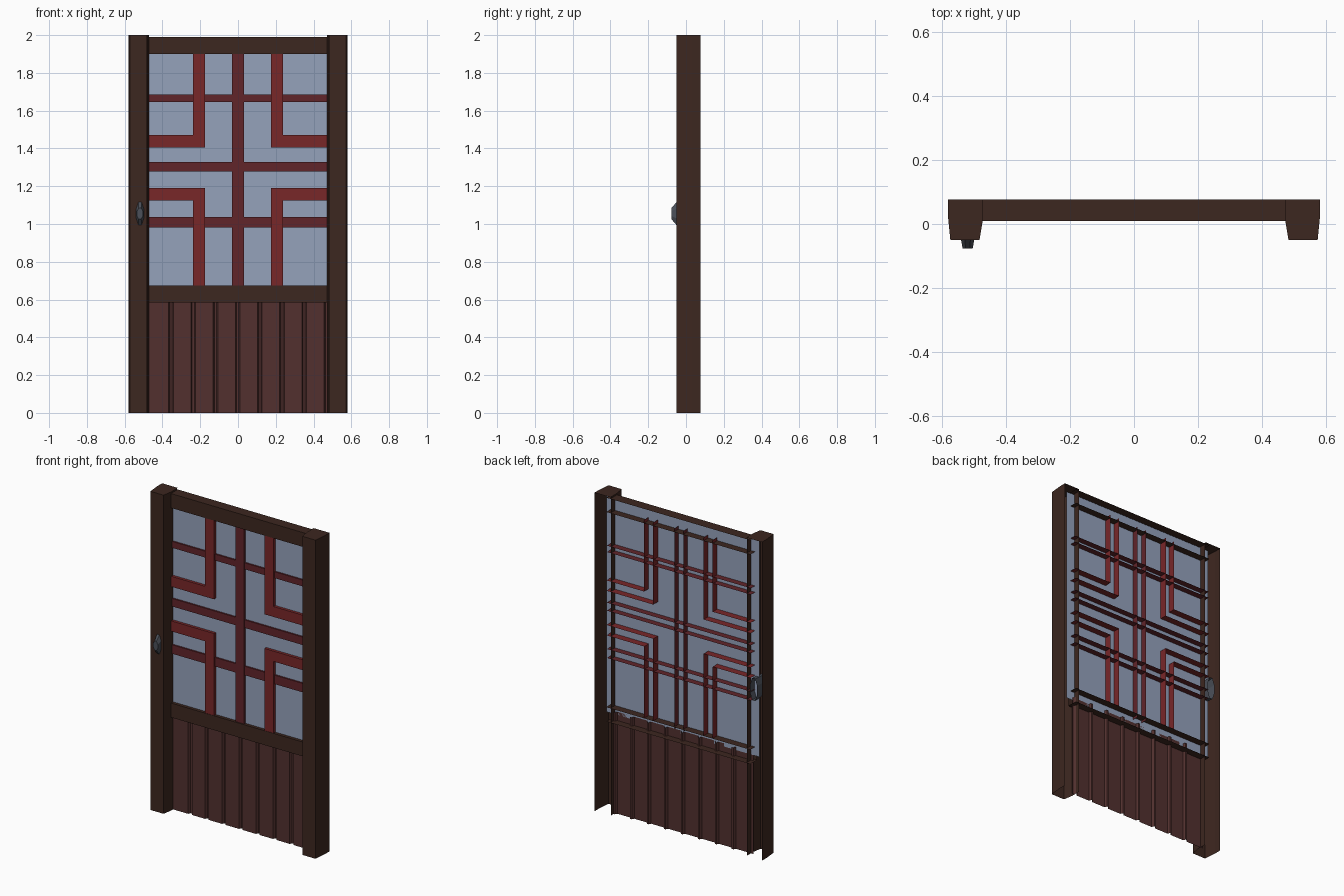
import bpy, bmesh, math

if "Cube" in bpy.data.objects:
    bpy.data.objects.remove(bpy.data.objects["Cube"])


def material(name, r, g, b, a=1.0):
    m = bpy.data.materials.new(name)
    m.diffuse_color = (r, g, b, a)
    m.use_nodes = True
    m.node_tree.nodes["Principled BSDF"].inputs["Base Color"].default_value = m.diffuse_color
    return m


DARK = material("dark_wood", 0.046, 0.020, 0.014)
BOARD = material("board_wood", 0.085, 0.030, 0.028)
RED = material("red_lacquer", 0.19, 0.020, 0.022)
DEEP = material("deep_red", 0.12, 0.018, 0.023)
GLASS = material("glass", 0.30, 0.36, 0.50, 0.6)
METAL = material("metal", 0.07, 0.08, 0.10)


def build(name, verts, faces, mat, mirror=False):
    me = bpy.data.meshes.new(name)
    me.from_pydata(verts, [], faces)
    bm = bmesh.new()
    bm.from_mesh(me)
    bmesh.ops.recalc_face_normals(bm, faces=bm.faces)
    bm.faces.ensure_lookup_table()
    # the first face is always the one that looks forward
    if bm.faces[0].normal.y > 0:
        bmesh.ops.reverse_faces(bm, faces=bm.faces)
    bm.to_mesh(me)
    bm.free()
    me.materials.append(mat)
    ob = bpy.data.objects.new(name, me)
    bpy.context.collection.objects.link(ob)
    if mirror:
        ob.modifiers.new("mirror", 'MIRROR').use_axis[0] = True
    return ob


def shell(name, outline, y0, y1, mat, skip=(), mirror=False):
    """Open-backed moulding: flat front outline (x, z) with walls going back."""
    n = len(outline)
    verts = [(x, y, z) for y in (y0, y1) for x, z in outline]
    faces = [tuple(range(n))]
    for i in range(n):
        if i not in skip:
            j = (i + 1) % n
            faces.append((i, j, j + n, i + n))
    return build(name, verts, faces, mat, mirror)


def rect(x0, x1, z0, z1):
    return [(x0, z0), (x1, z0), (x1, z1), (x0, z1)]


# side posts: tapered channel, capped on top, open behind and below
prof = [(0.581, 0.077), (0.581, 0.03), (0.573, -0.05),
        (0.482, -0.05), (0.472, 0.01), (0.472, 0.07)]
n = len(prof)
cap = prof + [(0.472, 0.077)]
pv = [(x, y, z) for z in (0, 2) for x, y in prof] + [(0.472, 0.077, 2)]
pf = [(1, 2, n + 2, n + 1)] + [(i, i + 1, n + i + 1, n + i) for i in (0, 2, 3, 4)]
pf[0], pf[2] = pf[2], pf[0]
pf.append(tuple(range(n, 2 * n + 1)))
build("side_post", pv, pf, DARK, mirror=True)

# top and middle rails
shell("top_rail", rect(-0.5, 0.5, 1.90, 1.99), 0.01, 0.077, DARK, skip=(1, 3))
shell("middle_rail", rect(-0.5, 0.5, 0.585, 0.675), 0.01, 0.077, DARK, skip=(1, 3))

# glass pane running behind the frame
build("glass_pane", [(-0.53, 0.03, 0.62), (0.53, 0.03, 0.62),
                     (0.53, 0.03, 1.985), (-0.53, 0.03, 1.985)], [(0, 1, 2, 3)], GLASS)

# horizontal lattice bars
for z0, z1 in ((1.646, 1.686), (1.278, 1.328), (0.981, 1.037)):
    shell("lattice_bar", rect(-0.5, 0.5, z0, z1), 0.02, 0.07, DEEP, skip=(1, 3))

# central upright
shell("lattice_upright", rect(-0.031, 0.031, 0.66, 1.92), 0.017, 0.07, DEEP, skip=(0, 2))

# corner brackets, upper and lower pairs
corner = [(-0.5, 1.47), (-0.238, 1.47), (-0.238, 1.92),
          (-0.175, 1.92), (-0.175, 1.405), (-0.5, 1.405)]
shell("upper_bracket", corner, 0.012, 0.075, RED, skip=(2, 5), mirror=True)
shell("lower_bracket", [(x, 2.595 - z) for x, z in corner], 0.012, 0.075, RED,
      skip=(2, 5), mirror=True)

# lower boards: one grooved profile swept upward
line = [(-0.49, 0.03)]
for k in range(8):
    g = -0.355 + k * 0.1175
    line += [(g - 0.012, 0.03), (g - 0.005, 0.045), (g + 0.006, 0.045), (g + 0.013, 0.03)]
line.append((0.49, 0.03))
m = len(line)
build("lower_boards", [(x, y, z) for z in (0, 0.64) for x, y in line],
      [(i, i + 1, m + i + 1, m + i) for i in range(m - 1)], BOARD)

# oval handle: faceted prism through the post with a bevelled nose
S = 8
hv = []
for y, rx, rz in ((-0.077, 0.017, 0.032), (-0.05, 0.022, 0.066), (0.07, 0.026, 0.075)):
    for i in range(S):
        a = 2 * math.pi * (i + 0.5) / S
        hv.append((-0.519 + rx * math.cos(a), y, 1.055 + rz * math.sin(a)))
hf = [tuple(range(S))]
for r in range(2):
    for i in range(S):
        j = (i + 1) % S
        hf.append((r * S + i, r * S + j, (r + 1) * S + j, (r + 1) * S + i))
build("handle", hv, hf, METAL)
